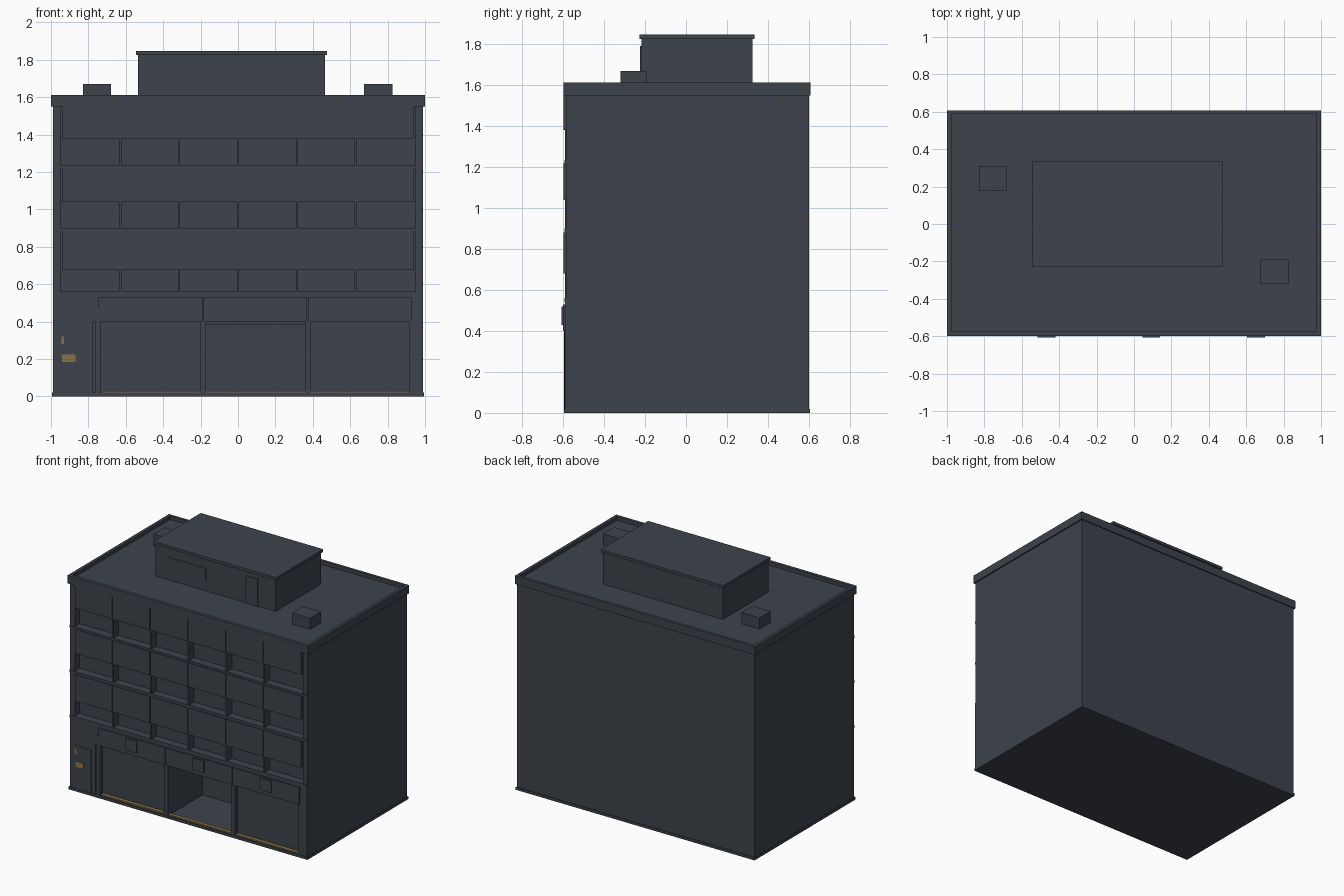
import bpy
import bmesh

old = bpy.data.objects.get("Cube")
if old:
    bpy.data.objects.remove(old, do_unlink=True)


def make_material(name, colour):
    mat = bpy.data.materials.new(name)
    mat.use_nodes = True
    mat.diffuse_color = (*colour, 1)
    mat.node_tree.nodes["Principled BSDF"].inputs["Base Color"].default_value = (*colour, 1)
    return mat


slate = make_material("dark slate", (0.047, 0.056, 0.072))
gold = make_material("dull gold", (0.25, 0.165, 0.065))


def box(name, x, y, z, mat=slate):
    """Box from (low, high) pairs along each axis."""
    bm = bmesh.new()
    bmesh.ops.create_cube(bm, size=1)
    for v in bm.verts:
        v.co = [pair[1] if c > 0 else pair[0] for c, pair in zip(v.co, (x, y, z))]
    mesh = bpy.data.meshes.new(name)
    bm.to_mesh(mesh)
    bm.free()
    mesh.materials.append(mat)
    obj = bpy.data.objects.new(name, mesh)
    bpy.context.collection.objects.link(obj)
    return obj


BACK = 0.6
SIDE = 0.99
GROUND_TOP = 0.54

# Ground floor, with an open middle shop bay
box("plinth", (-0.995, 0.995), (-0.595, 0.605), (0, 0.02))
box("ground_block_right", (-SIDE, -0.17), (-0.56, BACK), (0.02, GROUND_TOP))
box("ground_block_left", (0.36, SIDE), (-0.56, BACK), (0.02, GROUND_TOP))
box("shop_back_wall", (-0.17, 0.36), (-0.18, BACK), (0.02, GROUND_TOP))
box("shop_ceiling", (-0.17, 0.36), (-0.56, -0.18), (0.385, GROUND_TOP))

# Entrance bay with door and gold fittings
box("entrance_wall", (-SIDE, -0.775), (-0.588, -0.56), (0.02, GROUND_TOP))
box("entrance_door", (-0.945, -0.81), (-0.592, -0.588), (0.02, 0.345))
box("door_plate", (-0.94, -0.87), (-0.594, -0.592), (0.185, 0.225), gold)
box("door_handle", (-0.945, -0.93), (-0.594, -0.592), (0.28, 0.32), gold)
box("entrance_pier", (-0.765, -0.735), (-0.595, -0.56), (0.02, 0.47))

# Shop piers, fascia signs, sign plates and thresholds
for x0, x1 in ((-0.2, -0.17), (0.36, 0.39), (0.915, 0.94)):
    box("shop_pier", (x0, x1), (-0.592, -0.56), (0.02, 0.4))
box("corner_pier", (0.94, SIDE), (-0.59, -0.56), (0.02, GROUND_TOP))
box("fascia_backing", (-0.775, 0.94), (-0.59, -0.56), (0.4, GROUND_TOP))
for i in range(3):
    x = -0.745 + i * 0.56
    box("fascia_sign", (x, x + 0.555), (-0.6, -0.59), (0.4, 0.53))
    box("sign_plate", (x + 0.23, x + 0.325), (-0.608, -0.6), (0.43, 0.52))
    box("shop_threshold", (x + 0.015, x + 0.545), (-0.587, -0.56), (0.02, 0.029), gold)

# Upper floors: core, corner piers, slabs, panels and recessed bays
box("upper_core", (-SIDE, SIDE), (-0.53, BACK), (GROUND_TOP, 1.56))
for s in (-1, 1):
    box("facade_pier", sorted((s * 0.95, s * SIDE)), (-0.585, -0.53), (GROUND_TOP, 1.56))
PITCH = 0.315
for low, sill, head, top in ((0.54, 0.56, 0.68, 0.88),
                             (0.88, 0.9, 1.04, 1.22),
                             (1.22, 1.235, 1.38, 1.55)):
    box("floor_slab", (-SIDE, SIDE), (-0.592, -0.53), (low, sill))
    for i in range(6):
        x = -0.945 + i * PITCH
        box("bay_panel", (x + 0.003, x + PITCH - 0.003), (-0.597, -0.53), (head, top))
    for i in range(1, 6):
        x = -0.945 + i * PITCH
        box("bay_fin", (x - 0.006, x + 0.006), (-0.59, -0.53), (sill, top))

# Roof deck and parapet
box("roof_deck", (-0.98, 0.98), (-0.58, 0.595), (1.55, 1.585))
box("parapet_front", (-1, 1), (-0.598, -0.573), (1.55, 1.612))
box("parapet_back", (-1, 1), (0.587, 0.608), (1.55, 1.612))
for s in (-1, 1):
    box("parapet_side", sorted((s * 0.977, s)), (-0.573, 0.587), (1.55, 1.612))

# Penthouse and roof units
box("penthouse", (-0.535, 0.465), (-0.217, 0.325), (1.58, 1.825))
box("penthouse_cap", (-0.545, 0.475), (-0.227, 0.335), (1.825, 1.846))
box("penthouse_door", (0.22, 0.32), (-0.225, -0.217), (1.585, 1.79))
box("penthouse_window", (-0.43, -0.115), (-0.221, -0.217), (1.66, 1.755))
box("roof_unit_front", (0.675, 0.825), (-0.32, -0.19), (1.58, 1.67))
box("roof_unit_back", (-0.83, -0.68), (0.18, 0.31), (1.58, 1.67))
